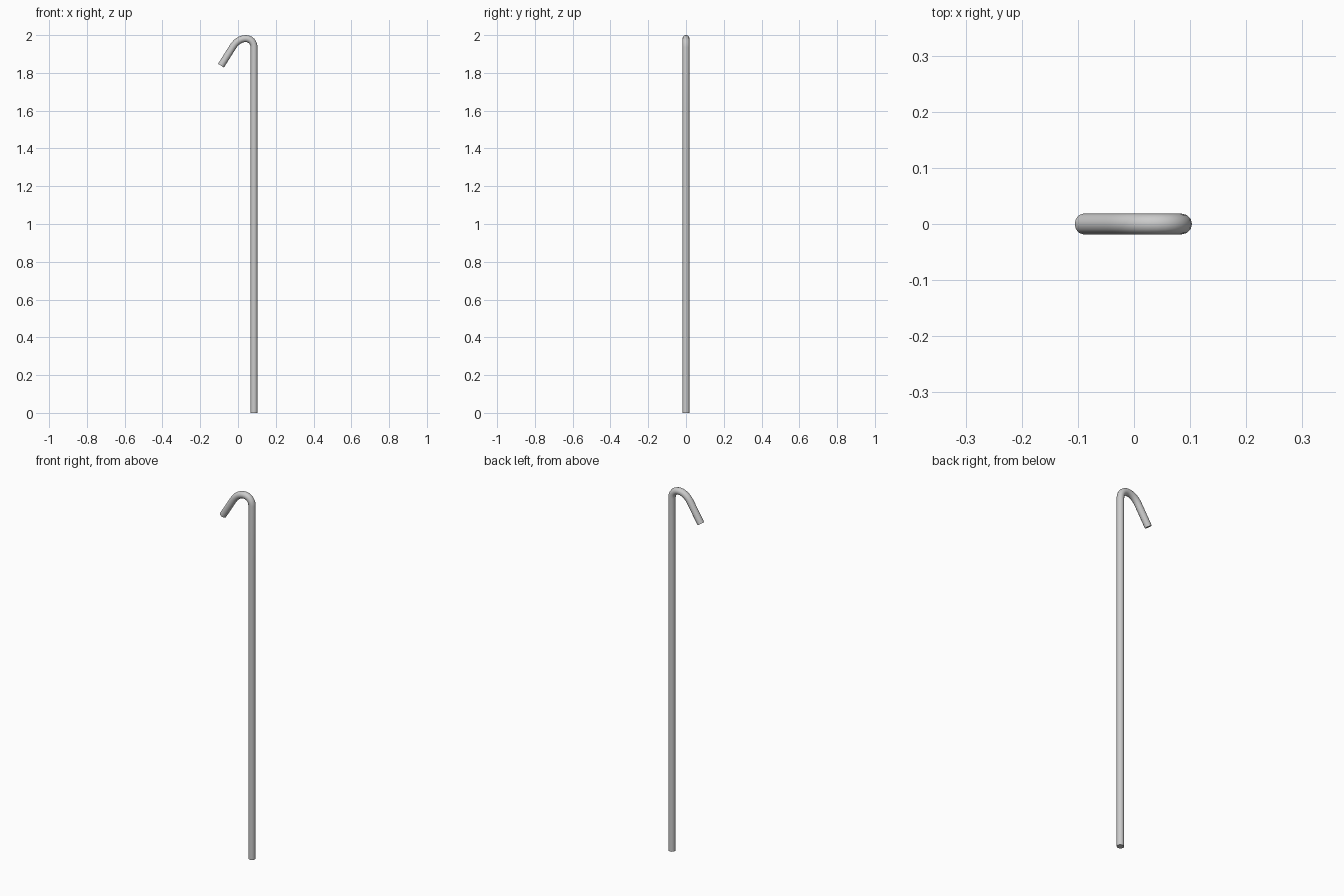
import bpy, math

if "Cube" in bpy.data.objects:
    bpy.data.objects.remove(bpy.data.objects["Cube"])

RADIUS = 0.0185

# Centre line of the rod: (point, left handle, right handle) in x, z
path = [
    ((0.085, 0.0), (0.085, -0.1), (0.085, 0.6)),
    ((0.085, 1.935), (0.085, 1.3), (0.085, 1.962)),
    ((0.041, 1.9815), (0.066, 1.9815), (0.014, 1.9815)),
    ((-0.028, 1.937), (-0.010, 1.966), (-0.048, 1.905)),
    ((-0.090, 1.838), (-0.070, 1.870), (-0.11, 1.806)),
]

# Hooked rod: round section swept along the path
curve = bpy.data.curves.new("hooked_rod", 'CURVE')
curve.dimensions = '3D'
curve.resolution_u = 6
curve.bevel_depth = RADIUS
curve.bevel_resolution = 4
curve.use_fill_caps = True
spline = curve.splines.new('BEZIER')
spline.bezier_points.add(len(path) - 1)
for p, (co, left, right) in zip(spline.bezier_points, path):
    p.handle_left_type = p.handle_right_type = 'FREE'
    p.co = (co[0], 0, co[1])
    p.handle_left = (left[0], 0, left[1])
    p.handle_right = (right[0], 0, right[1])

rod = bpy.data.objects.new("hooked_rod", curve)
bpy.context.collection.objects.link(rod)
bpy.context.view_layer.objects.active = rod
rod.select_set(True)
bpy.ops.object.convert(target='MESH')

# Weld the end caps and keep their rims sharp
bpy.ops.object.mode_set(mode='EDIT')
bpy.ops.mesh.select_all(action='SELECT')
bpy.ops.mesh.remove_doubles(threshold=0.0001)
bpy.ops.mesh.normals_make_consistent(inside=False)
bpy.ops.object.mode_set(mode='OBJECT')
bpy.ops.object.shade_smooth_by_angle(angle=math.radians(40))
